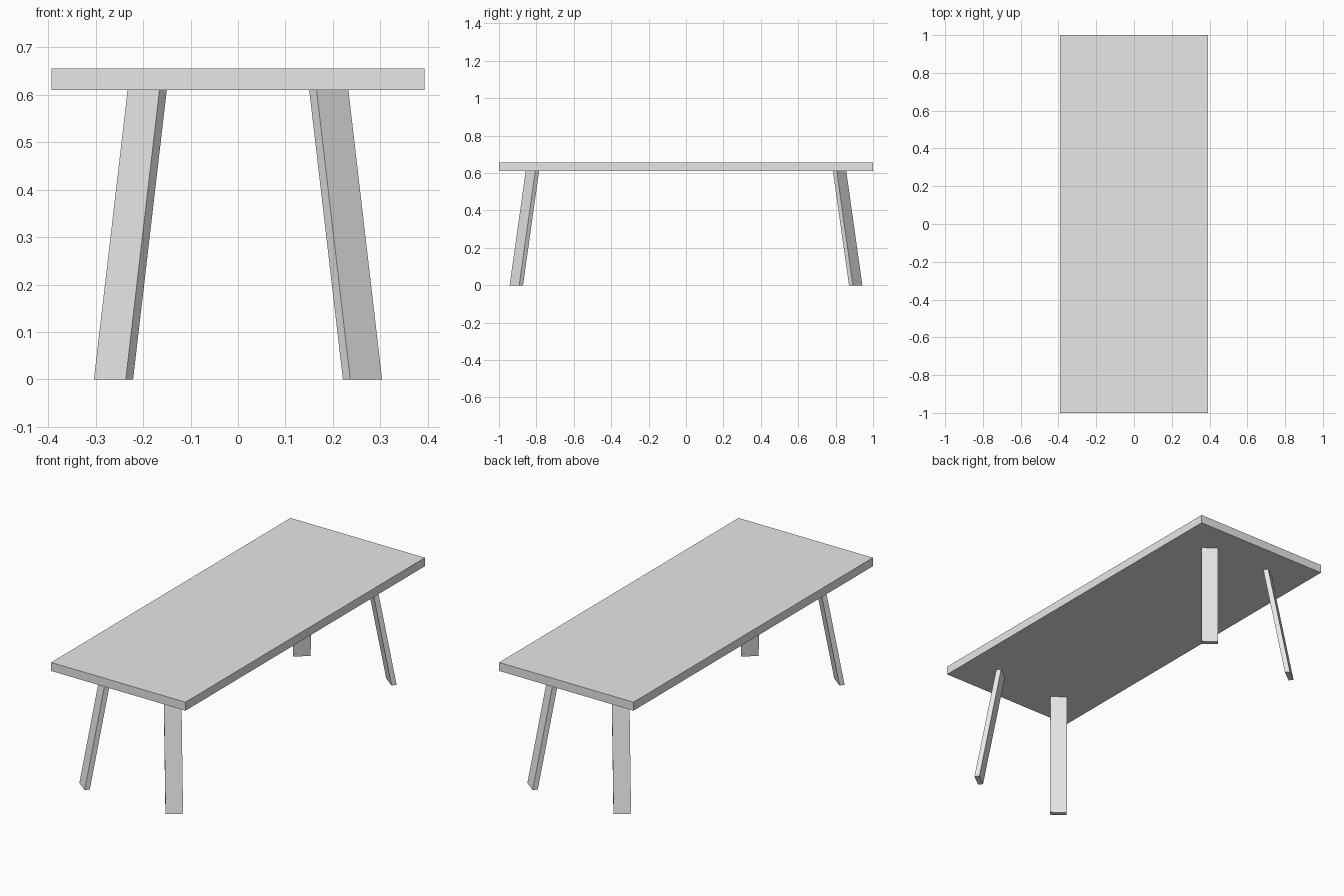
import bpy
import bmesh
from mathutils import Vector

cube = bpy.data.objects.get("Cube")
if cube:
    bpy.data.objects.remove(cube, do_unlink=True)

HALF_WIDTH, HALF_LENGTH = 0.393, 1.0
UNDERSIDE, TOP = 0.61, 0.655

# Single light grey finish
grey = bpy.data.materials.new("light grey")
grey.use_nodes = True
colour = (0.8, 0.8, 0.8, 1)
grey.diffuse_color = colour
grey.node_tree.nodes["Principled BSDF"].inputs["Base Color"].default_value = colour


def make_prism(name, bottom, top):
    """Closed solid joining two matching loops of points."""
    bm = bmesh.new()
    low = [bm.verts.new(p) for p in bottom]
    high = [bm.verts.new(p) for p in top]
    bm.faces.new(low)
    bm.faces.new(high)
    n = len(low)
    for i in range(n):
        j = (i + 1) % n
        bm.faces.new((low[i], low[j], high[j], high[i]))
    bmesh.ops.recalc_face_normals(bm, faces=bm.faces)
    mesh = bpy.data.meshes.new(name)
    bm.to_mesh(mesh)
    bm.free()
    mesh.materials.append(grey)
    obj = bpy.data.objects.new(name, mesh)
    bpy.context.collection.objects.link(obj)
    return obj


# Tabletop slab
corners = [(-1, -1), (1, -1), (1, 1), (-1, 1)]
make_prism("tabletop",
           [(sx * HALF_WIDTH, sy * HALF_LENGTH, UNDERSIDE) for sx, sy in corners],
           [(sx * HALF_WIDTH, sy * HALF_LENGTH, TOP) for sx, sy in corners])

# Splayed plank legs, their broad faces turned toward the table corners
foot = Vector((0.2365, 0.943, 0))       # outer corner of the foot
across = Vector((0.067, -0.051, 0))     # plank width
inward = Vector((-0.0155, -0.0205, 0))  # plank thickness
lean = Vector((-0.071, -0.086, UNDERSIDE))
footprint = [foot, foot + across, foot + across + inward, foot + inward]

for sy, end in ((-1, "front"), (1, "back")):
    for sx, side in ((1, "left"), (-1, "right")):
        mirror = Vector((sx, sy, 1))
        make_prism(f"{end}_{side}_leg",
                   [p * mirror for p in footprint],
                   [(p + lean) * mirror for p in footprint])
